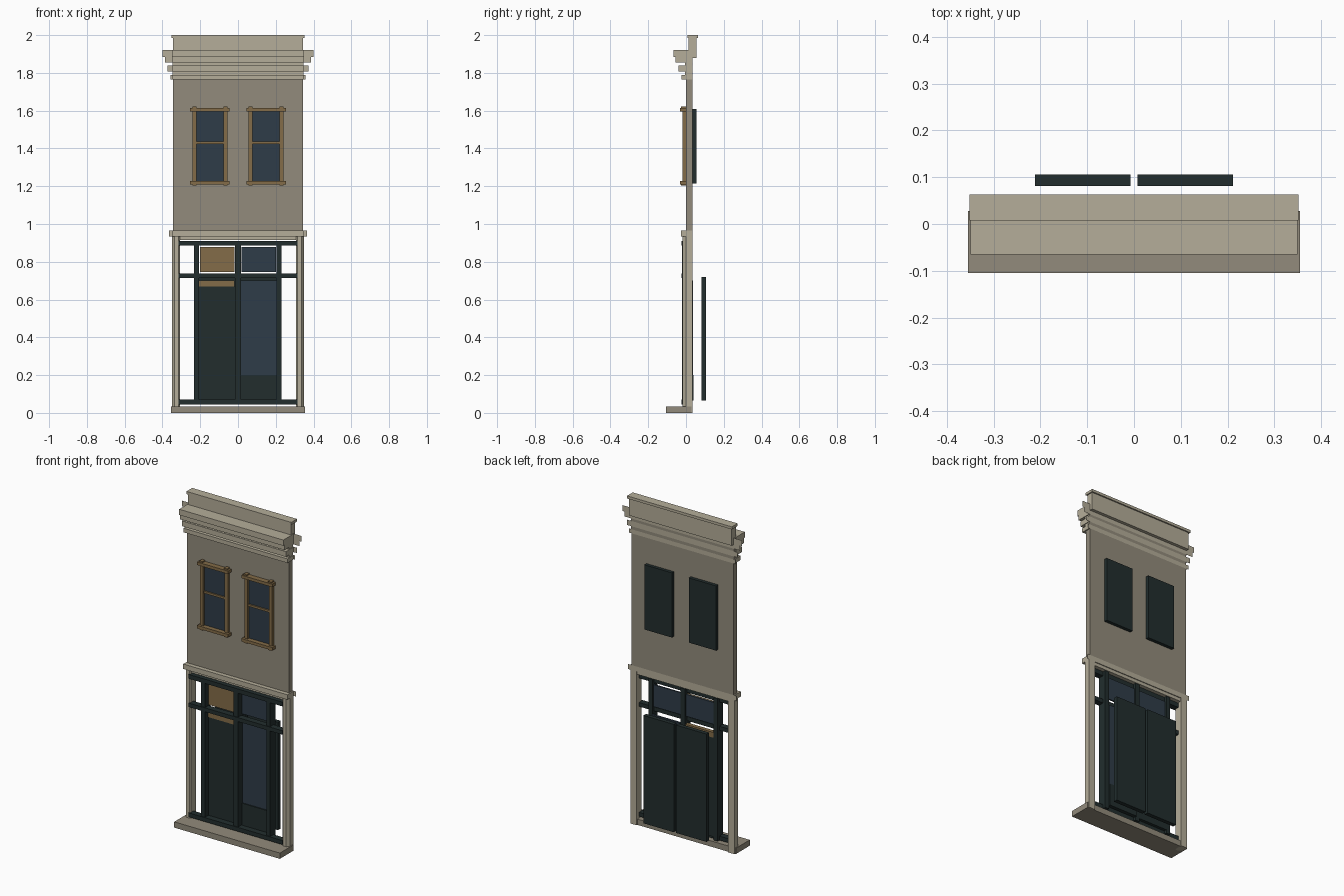
import bpy
import bmesh

cube = bpy.data.objects.get("Cube")
if cube:
    bpy.data.objects.remove(cube, do_unlink=True)


def material(name, r, g, b):
    m = bpy.data.materials.new(name)
    m.use_nodes = True
    m.diffuse_color = (r, g, b, 1)
    node = next(n for n in m.node_tree.nodes if n.type == 'BSDF_PRINCIPLED')
    node.inputs["Base Color"].default_value = (r, g, b, 1)
    node.inputs["Roughness"].default_value = 0.8
    return m


CREAM = material("cream trim", 0.46, 0.42, 0.32)
STONE = material("taupe wall", 0.29, 0.26, 0.20)
WOOD = material("brown wood", 0.23, 0.15, 0.065)
GLASS = material("blue glass", 0.028, 0.045, 0.065)
DARK = material("dark green paint", 0.016, 0.027, 0.027)


def finish(name, bm, mat):
    bmesh.ops.recalc_face_normals(bm, faces=bm.faces)
    mesh = bpy.data.meshes.new(name)
    bm.to_mesh(mesh)
    bm.free()
    mesh.materials.append(mat)
    obj = bpy.data.objects.new(name, mesh)
    bpy.context.collection.objects.link(obj)
    return obj


def box(name, mat, x, y, z):
    """Box from three (low, high) ranges."""
    bm = bmesh.new()
    bmesh.ops.create_cube(bm, size=1)
    for v in bm.verts:
        v.co = [r[0] if c < 0 else r[1] for c, r in zip(v.co, (x, y, z))]
    return finish(name, bm, mat)


def sheet(name, mat, half, y, z):
    """Upright plane across the facade."""
    bm = bmesh.new()
    corners = ((-half, z[0]), (half, z[0]), (half, z[1]), (-half, z[1]))
    bm.faces.new([bm.verts.new((cx, y, cz)) for cx, cz in corners])
    return finish(name, bm, mat)


def prism(name, mat, outline, z):
    """Extrude a plan outline upwards."""
    bm = bmesh.new()
    face = bm.faces.new([bm.verts.new((px, py, z[0])) for px, py in outline])
    ext = bmesh.ops.extrude_face_region(bm, geom=[face])["geom"]
    for v in ext:
        if isinstance(v, bmesh.types.BMVert):
            v.co.z = z[1]
    return finish(name, bm, mat)


BACK = 0.035

# Main masses
box("base_step", STONE, (-.355, .355), (-.105, .028), (0, .035))
box("upper_wall", STONE, (-.343, .343), (0, BACK), (.95, 1.88))
box("parapet", CREAM, (-.345, .345), (.014, .055), (1.88, 1.986))
box("parapet_cap", CREAM, (-.352, .352), (.008, .063), (1.984, 2))

# Cornice courses and storefront beam, each with a wider rear plate
courses = [
    ("cornice_crown", -.065, .40, 1.885, 1.92),
    ("cornice_upper", -.055, .387, 1.855, 1.885),
    ("cornice_middle", -.04, .372, 1.808, 1.84),
    ("cornice_lower", -.025, .358, 1.765, 1.79),
    ("storefront_beam", -.026, .364, .935, .965),
]
for name, front, half, low, high in courses:
    box(name, CREAM, (-.35, .35), (front, BACK), (low, high))
    sheet(name + "_rear_plate", CREAM, half, BACK + .001, (low, high))
box("cornice_core", CREAM, (-.346, .346), (-.006, BACK - .002), (1.765, 1.885))
box("storefront_header", CREAM, (-.31, .31), (-.005, BACK - .005), (.915, .936))

# Chamfered side columns
outline = [(.308, BACK), (.308, -.012), (.314, -.018),
           (.336, -.018), (.35, 0), (.35, BACK)]
for side, s in (("left", 1), ("right", -1)):
    prism(side + "_column", CREAM, [(s * x, y) for x, y in outline], (0, .937))

# Storefront frame
for name, low, high in (("bottom_rail", .045, .07),
                        ("transom_rail", .713, .737),
                        ("top_rail", .885, .911)):
    box(name, DARK, (-.315, .315), (-.025, .012), (low, high))
for name, x in (("right_post", (-.233, -.207)),
                ("middle_post", (-.015, .015)),
                ("left_post", (.205, .231))):
    box(name, DARK, x, (-.021, .03), (.045, .911))

# Transom panes, the right one boarded at the front
for side, x in (("left", (.018, .202)), ("right", (-.202, -.018))):
    box(side + "_transom_glass", GLASS, x, (.015, .024), (.745, .878))
box("transom_board", WOOD, (-.202, -.018), (.005, .0148), (.745, .878))

# Doors
box("right_door", DARK, (-.207, -.015), (.012, .03), (.065, .668))
box("right_door_header", WOOD, (-.207, -.018), (.008, .032), (.668, .70))
box("left_door_glass", GLASS, (.015, .205), (.024, .036), (.2, .70))
box("left_door_panel", DARK, (.015, .205), (.018, .04), (.065, .2))
for side, x in (("left", (.008, .212)), ("right", (-.212, -.008))):
    box(side + "_rear_panel", DARK, x, (.081, .106), (.065, .72))

# Upper windows
for side, c in (("left", .149), ("right", -.149)):
    box(side + "_window_glass", GLASS, (c - .075, c + .075), (-.004, .002),
        (1.225, 1.6))
    box(side + "_window_blind", DARK, (c - .092, c + .092), (.03, .055),
        (1.215, 1.608))
    box(side + "_window_sash_rail", WOOD, (c - .075, c + .075), (-.012, 0),
        (1.424, 1.437))
    for part, low, high in (("sill", 1.21, 1.228), ("head", 1.595, 1.613)):
        box(f"{side}_window_{part}", WOOD, (c - .104, c + .104), (-.032, 0),
            (low, high))
    for end, s in (("outer", 1), ("inner", -1)):
        x = sorted((c + s * .072, c + s * .093))
        box(f"{side}_window_{end}_jamb", WOOD, x, (-.018, 0), (1.22, 1.605))
        for part, low, high in (("foot", 1.203, 1.22), ("ear", 1.605, 1.621)):
            box(f"{side}_window_{end}_{part}", WOOD, x, (-.026, 0), (low, high))
